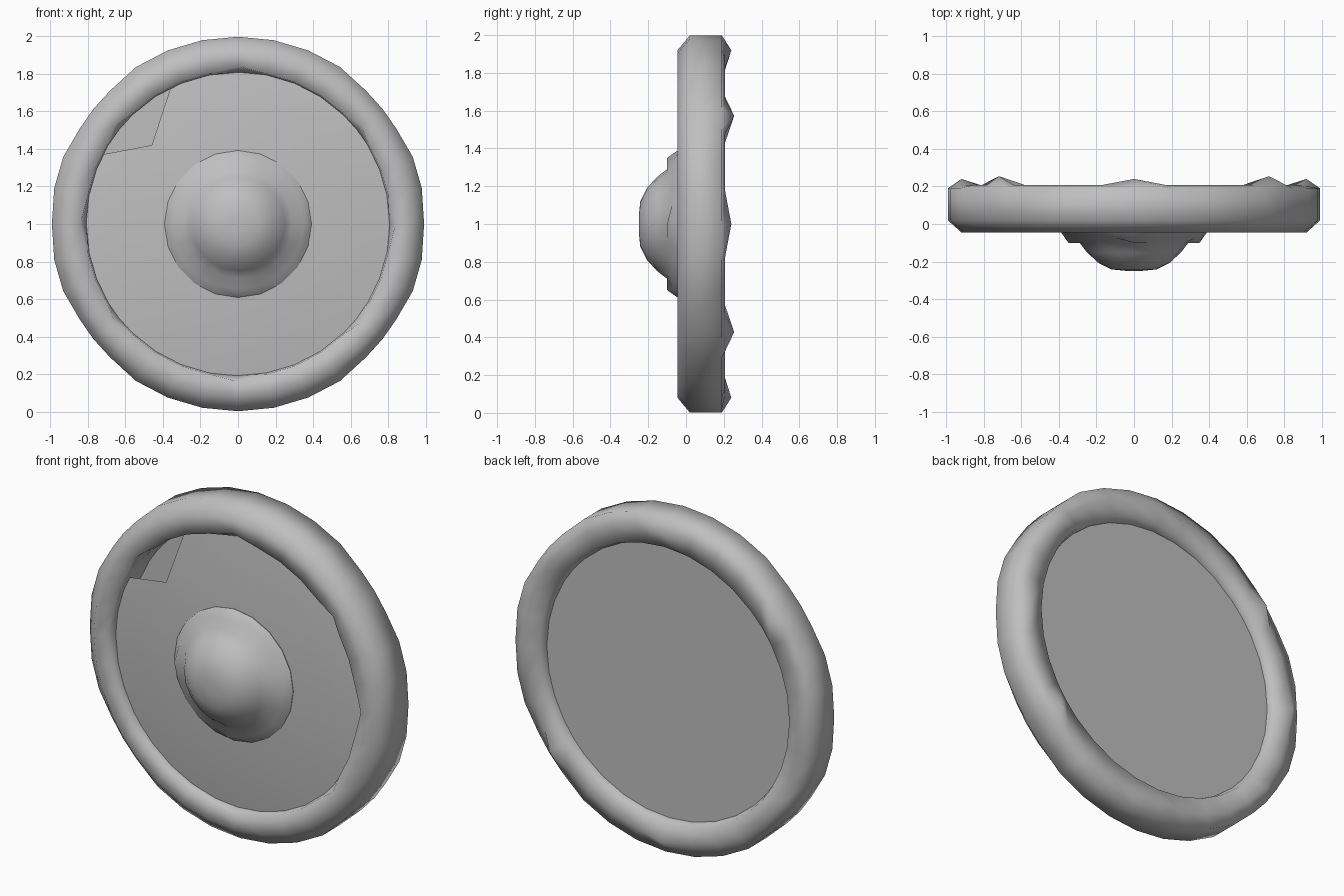
import bpy
import bmesh
from math import sin, cos, radians

cube = bpy.data.objects.get("Cube")
if cube:
    bpy.data.objects.remove(cube, do_unlink=True)

GREY = (0.52, 0.52, 0.52, 1)
metal = bpy.data.materials.new("plain grey")
metal.use_nodes = True
metal.diffuse_color = GREY
metal.node_tree.nodes["Principled BSDF"].inputs["Base Color"].default_value = GREY


def polar(radius, y, degrees):
    """Point on a circle around the shield's centre line."""
    a = radians(degrees)
    return (radius * cos(a), y, 1 + radius * sin(a))


def finish(name, bm, smooth_angle):
    mesh = bpy.data.meshes.new(name)
    bm.to_mesh(mesh)
    bm.free()
    mesh.materials.append(metal)
    obj = bpy.data.objects.new(name, mesh)
    bpy.context.collection.objects.link(obj)
    bpy.ops.object.select_all(action='DESELECT')
    obj.select_set(True)
    bpy.context.view_layer.objects.active = obj
    bpy.ops.object.shade_smooth_by_angle(angle=radians(smooth_angle))


def loft_ring(name, angles, section, closed, smooth_angle):
    """Sweep section(angle), a list of (radius, y), round the centre line."""
    bm = bmesh.new()
    rows = [[bm.verts.new(polar(r, y, a)) for r, y in section(a)] for a in angles]
    size = len(rows[0])
    for k, a in enumerate(rows):
        b = rows[(k + 1) % len(rows)]
        for i in range(size if closed else size - 1):
            j = (i + 1) % size
            bm.faces.new((a[i], b[i], b[j], a[j]))
    if not closed:
        bm.faces.new([row[0] for row in rows])
    bmesh.ops.recalc_face_normals(bm, faces=bm.faces)
    finish(name, bm, smooth_angle)


def face_towards(bm, direction):
    """Turn every face towards -y or +y."""
    for face in bm.faces:
        face.normal_update()
        if face.normal.y * direction < 0:
            face.normal_flip()


# Thick rim, with eight knuckles on its back and dents inside its front lip
KNUCKLE = 38.5
quadrant = [0, 11, 21, 31, KNUCKLE, 46, 57, 68, 79]
half = quadrant + [90] + [180 - a for a in reversed(quadrant[1:])]
rim_angles = half + [a + 180 for a in half]


def rim_section(angle):
    quarter = angle % 90 == 0
    diagonal = angle % 180 in (KNUCKLE, 180 - KNUCKLE)
    outer = 0.985 if 30 < angle % 180 < 50 or 130 < angle % 180 < 150 else 0.998
    if angle % 180 == 0:
        outer = 0.992
    back = 0.24 if quarter else 0.255 if diagonal else 0.207
    lip = 0.84 if quarter or diagonal else 0.815
    return [(outer, 0.02), (outer, 0.19), (0.92, back), (0.825, 0.205),
            (0.81, 0.155), (0.808, 0.005), (lip, -0.043), (0.92, -0.045)]


loft_ring("rim", rim_angles, rim_section, True, 85)


# Domed boss, with its flange raised at the four quarter points
def boss_section(angle):
    lift = -0.10 if angle % 90 == 0 else -0.072
    return [(0.04, -0.25), (0.12, -0.242), (0.19, -0.207), (0.25, -0.152),
            (0.29, -0.10), (0.35, lift), (0.392, -0.04), (0.388, -0.03)]


loft_ring("boss", range(0, 360, 18), boss_section, False, 60)

# Front panel, very slightly domed, with an angular piece broken out near the rim
bm = bmesh.new()
STEPS = 40
rows = []
for radius, y, start, sweep in ((0.38, -0.034, 137.6, 360),
                                (0.623, -0.02, 137.6, 360),
                                (0.815, 0.004, 153, 323)):
    rows.append([bm.verts.new(polar(radius, y, start + sweep * i / STEPS))
                 for i in range(STEPS + 1)])
for inner, outer in zip(rows, rows[1:]):
    for i in range(STEPS):
        bm.faces.new((inner[i], inner[i + 1], outer[i + 1], outer[i]))
bmesh.ops.remove_doubles(bm, verts=rows[0] + rows[1], dist=0.0005)
face_towards(bm, -1)
finish("front_panel", bm, 30)

# Back panel, set a little inside the rim
bm = bmesh.new()
bm.faces.new([bm.verts.new(polar(0.82, 0.155, a)) for a in range(0, 360, 10)])
face_towards(bm, 1)
finish("back_panel", bm, 30)
